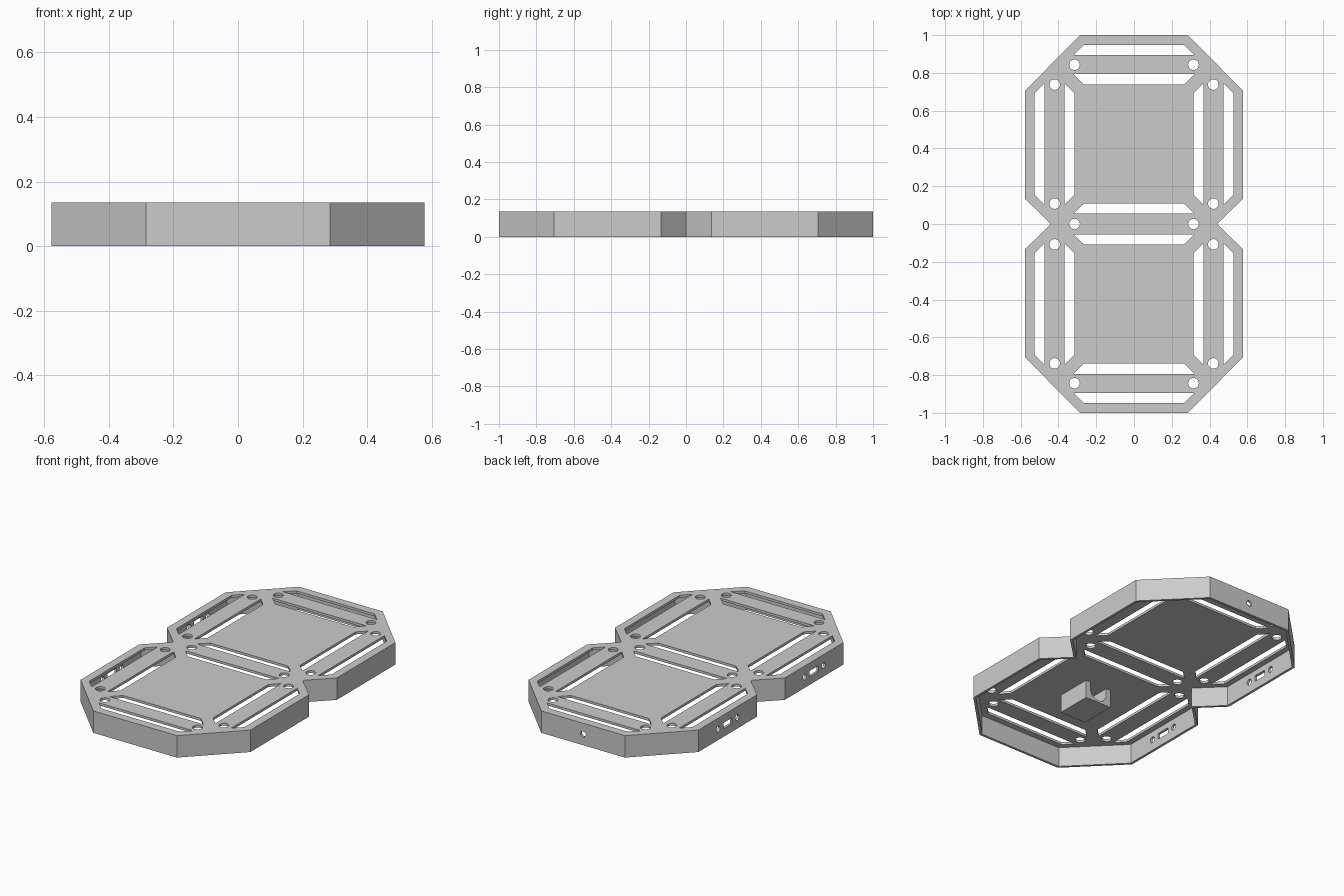
import bpy, bmesh, math
from mathutils import Matrix, Vector

if "Cube" in bpy.data.objects:
    bpy.data.objects.remove(bpy.data.objects["Cube"], do_unlink=True)

HEIGHT, SKIN = 0.135, 0.015
HALF_X, CELL_Y = 0.578, 0.42
UNDER = HEIGHT - SKIN

grey = bpy.data.materials.new("light grey plastic")
grey.use_nodes = True
colour = (0.6, 0.6, 0.6, 1)
grey.diffuse_color = colour
grey.node_tree.nodes["Principled BSDF"].inputs["Base Color"].default_value = colour


def add_prism(bm, points, low, high, matrix=Matrix()):
    """Extrude a flat polygon from low to high along the matrix's own z."""
    rings = [[bm.verts.new(matrix @ Vector((x, y, z))) for x, y in points] for z in (low, high)]
    n = len(points)
    bm.faces.new(rings[0][::-1])
    bm.faces.new(rings[1])
    for i in range(n):
        j = (i + 1) % n
        bm.faces.new((rings[0][i], rings[0][j], rings[1][j], rings[1][i]))


def circle(cx, cy, r, n=24):
    steps = [2 * math.pi * i / n for i in range(n)]
    return [(cx + r * math.cos(a), cy + r * math.sin(a)) for a in steps]


def inset(points, d):
    """Move each edge of a counter-clockwise polygon inward by d."""
    result = []
    for i, p in enumerate(points):
        a, b, c = Vector(points[i - 1]), Vector(p), Vector(points[(i + 1) % len(points)])
        u, v = (b - a).normalized(), (c - b).normalized()
        n1, n2 = Vector((-u.y, u.x)), Vector((-v.y, v.x))
        result.append(tuple(b + (n1 + n2) * d / (1 + n1.dot(n2))))
    return result


def make_object(name, bm):
    bmesh.ops.recalc_face_normals(bm, faces=bm.faces)
    mesh = bpy.data.meshes.new(name)
    bm.to_mesh(mesh)
    bm.free()
    mesh.materials.append(grey)
    obj = bpy.data.objects.new(name, mesh)
    bpy.context.collection.objects.link(obj)
    return obj


def cut(target, bm):
    """Subtract the cutter shapes and discard the cutter."""
    cutter = make_object("cutter", bm)
    cutter.hide_render = True
    mod = target.modifiers.new("cut", "BOOLEAN")
    mod.operation, mod.solver, mod.object = "DIFFERENCE", "EXACT", cutter
    bpy.context.view_layer.objects.active = target
    bpy.ops.object.modifier_apply(modifier=mod.name)
    bpy.data.objects.remove(cutter, do_unlink=True)


# Double-octagon outline, mirrored from one quarter
quarter = [(0.44, 0), (HALF_X, 0.135), (HALF_X, 0.705), (0.285, 1)]
upper = quarter + [(-x, y) for x, y in reversed(quarter)]
outline = upper + [(-x, -y) for x, y in upper[1:-1]]

# Housing: top plate with a thin skirt, open underneath
bm = bmesh.new()
add_prism(bm, outline, 0, HEIGHT)
housing = make_object("housing", bm)
bm = bmesh.new()
add_prism(bm, inset(outline, SKIN), -0.1, UNDER)
cut(housing, bm)

# Paired slots and screw holes around each segment bar
bm = bmesh.new()


def plate_cut(points):
    add_prism(bm, points, UNDER - 0.01, HEIGHT + 0.05)


for s in (-1, 1):
    # horizontal bars: (edge beside the bar, far edge)
    for near, far in ((0.895, 0.948), (0.793, 0.738), (0.055, 0.108)):
        plate_cut([(-0.32, s * near), (0.32, s * near), (0.265, s * far), (-0.265, s * far)])
    # vertical bars
    for side in (-1, 1):
        for near, far in ((0.475, 0.528), (0.367, 0.315)):
            plate_cut([(side * near, s * 0.102), (side * near, s * 0.745),
                       (side * far, s * 0.692), (side * far, s * 0.155)])
        plate_cut(circle(side * 0.315, s * 0.843, 0.028))
        for y in (0.738, 0.108):
            plate_cut(circle(side * 0.42, s * y, 0.028))
for side in (-1, 1):
    plate_cut(circle(side * 0.315, 0, 0.028))

# Connector openings in the right wall and cable hole in the back wall
mid = HEIGHT / 2
for s in (-1, 1):
    turn = Matrix.Translation((-HALF_X, s * CELL_Y, mid)) @ Matrix.Rotation(math.pi / 2, 4, "Y")
    add_prism(bm, [(-0.018, -0.043), (0.018, -0.043), (0.018, 0.043), (-0.018, 0.043)], -0.03, 0.03, turn)
    for y in (-0.092, 0.092):
        add_prism(bm, circle(0, y, 0.018), -0.03, 0.03, turn)
turn = Matrix.Translation((0, 1, mid)) @ Matrix.Rotation(math.pi / 2, 4, "X")
add_prism(bm, circle(0, 0, 0.018), -0.03, 0.03, turn)
cut(housing, bm)

# Cable bracket under the plate: a block with a round-bottomed channel
arc = [math.pi + math.pi * i / 12 for i in range(13)]
channel = [(0.058 * math.cos(a), 0.08 + 0.058 * math.sin(a)) for a in arc]
profile = [(-0.088, UNDER), (-0.088, 0.01), (0.088, 0.01), (0.088, UNDER), (0.058, UNDER)]
profile += channel[::-1] + [(-0.058, UNDER)]
bm = bmesh.new()
turn = Matrix.Translation((0, -CELL_Y, 0)) @ Matrix.Rotation(math.pi / 2, 4, "X")
add_prism(bm, profile, -0.11, 0.11, turn)
make_object("cable_bracket", bm)
